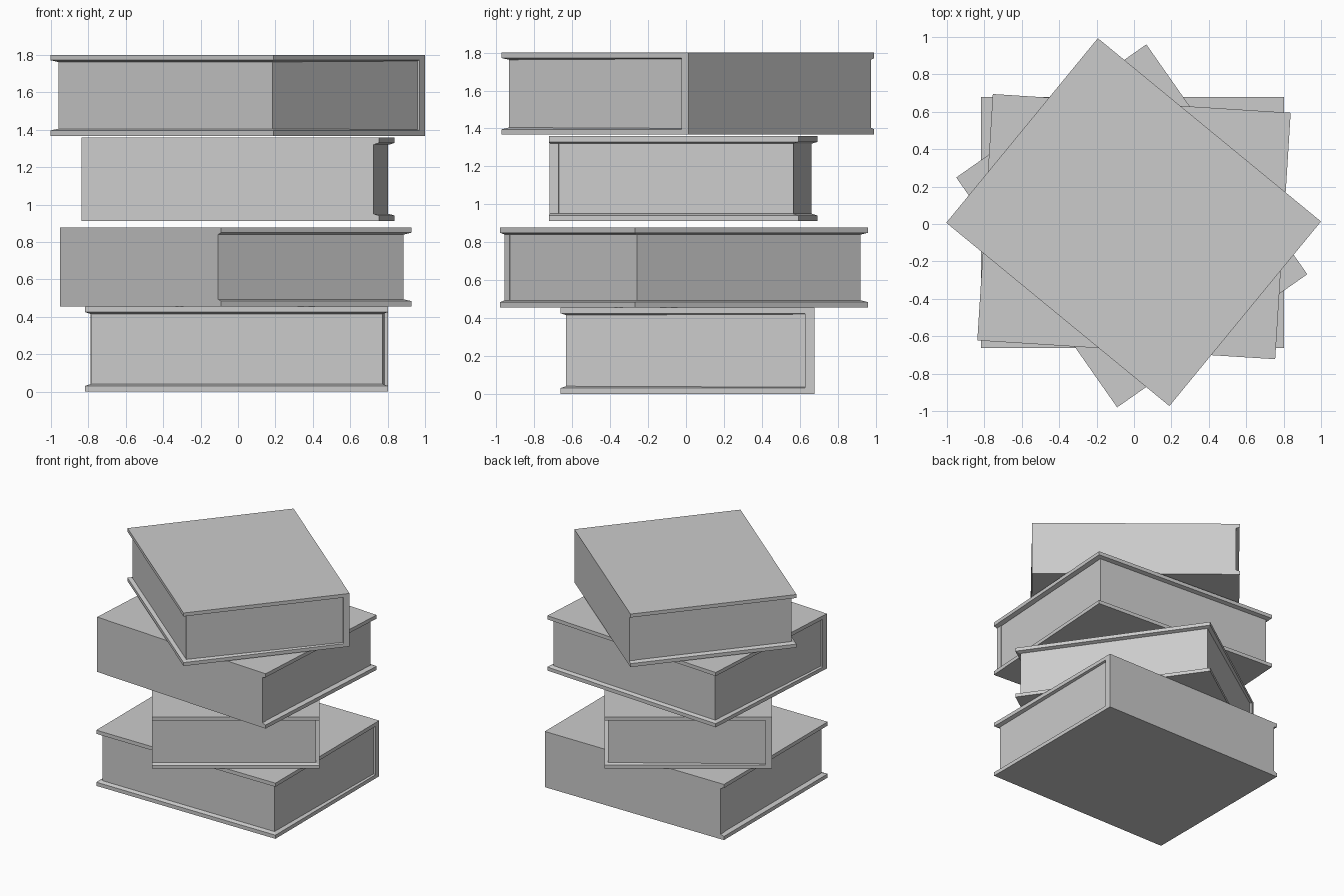
import bpy
import bmesh
from math import radians
from mathutils import Matrix

cube = bpy.data.objects.get("Cube")
if cube:
    bpy.data.objects.remove(cube, do_unlink=True)

grey = bpy.data.materials.new("plain_grey")
grey.use_nodes = True
colour = (0.6, 0.6, 0.6, 1)
grey.diffuse_color = colour
grey.node_tree.nodes["Principled BSDF"].inputs["Base Color"].default_value = colour

# Proportions of a full-size book, centred on its own footprint
HALF_W, HALF_D, HEIGHT = 0.81, 0.67, 0.455
EDGE, INNER = 0.03, 0.04          # cover thickness at the rim and at the pages
LIP = 0.03                        # overhang of the covers
SPINE = 0.05


def rect(x0, x1, y0, y1, z):
    return [(x0, y0, z), (x1, y0, z), (x1, y1, z), (x0, y1, z)]


def loft(name, rings, placement):
    """Closed solid through a stack of four-cornered rings."""
    bm = bmesh.new()
    loops = [[bm.verts.new(p) for p in ring] for ring in rings]
    bm.faces.new(loops[0])
    bm.faces.new(loops[-1])
    for a, b in zip(loops, loops[1:]):
        for i in range(4):
            j = (i + 1) % 4
            bm.faces.new((a[i], a[j], b[j], b[i]))
    bm.transform(placement)
    bmesh.ops.recalc_face_normals(bm, faces=bm.faces)
    mesh = bpy.data.meshes.new(name)
    bm.to_mesh(mesh)
    bm.free()
    mesh.materials.append(grey)
    obj = bpy.data.objects.new(name, mesh)
    bpy.context.collection.objects.link(obj)


def book(label, x, y, z, angle, scale):
    place = (Matrix.Translation((x, y, z))
             @ Matrix.Rotation(radians(angle), 4, "Z")
             @ Matrix.Scale(scale, 4))
    left, right = -HALF_W + LIP, HALF_W - LIP
    front, hinge = -HALF_D + LIP, HALF_D - SPINE

    # Covers, thickening slightly from the rim to the pages
    lower = [rect(-HALF_W, HALF_W, -HALF_D, HALF_D, 0),
             rect(-HALF_W, HALF_W, -HALF_D, HALF_D, EDGE),
             rect(left, right, front, HALF_D, INNER)]
    upper = [[(px, py, HEIGHT - pz) for px, py, pz in ring] for ring in lower]
    loft(label + "_lower_cover", lower, place)
    loft(label + "_upper_cover", upper, place)

    # Spine, flush with the covers at one end and set back at the other
    loft(label + "_spine",
         [rect(left, HALF_W, hinge, HALF_D, h) for h in (EDGE, HEIGHT - EDGE)], place)

    # Page block, flaring a little towards the spine
    outline = [(left + 0.004, front), (right, front),
               (right + 0.015, hinge), (left + 0.004, hinge)]
    loft(label + "_pages",
         [[(px, py, h) for px, py in outline] for h in (EDGE, HEIGHT - EDGE)], place)


# The twisted stack, bottom to top
book("bottom_book", -0.008, 0.008, 0, 0, 1)
book("second_book", -0.012, -0.01, 0.456, 125, 0.926)
book("third_book", 0, -0.014, 0.911, 176.4, 0.985)
book("top_book", -0.002, 0.01, 1.367, -39.4, 0.953)
